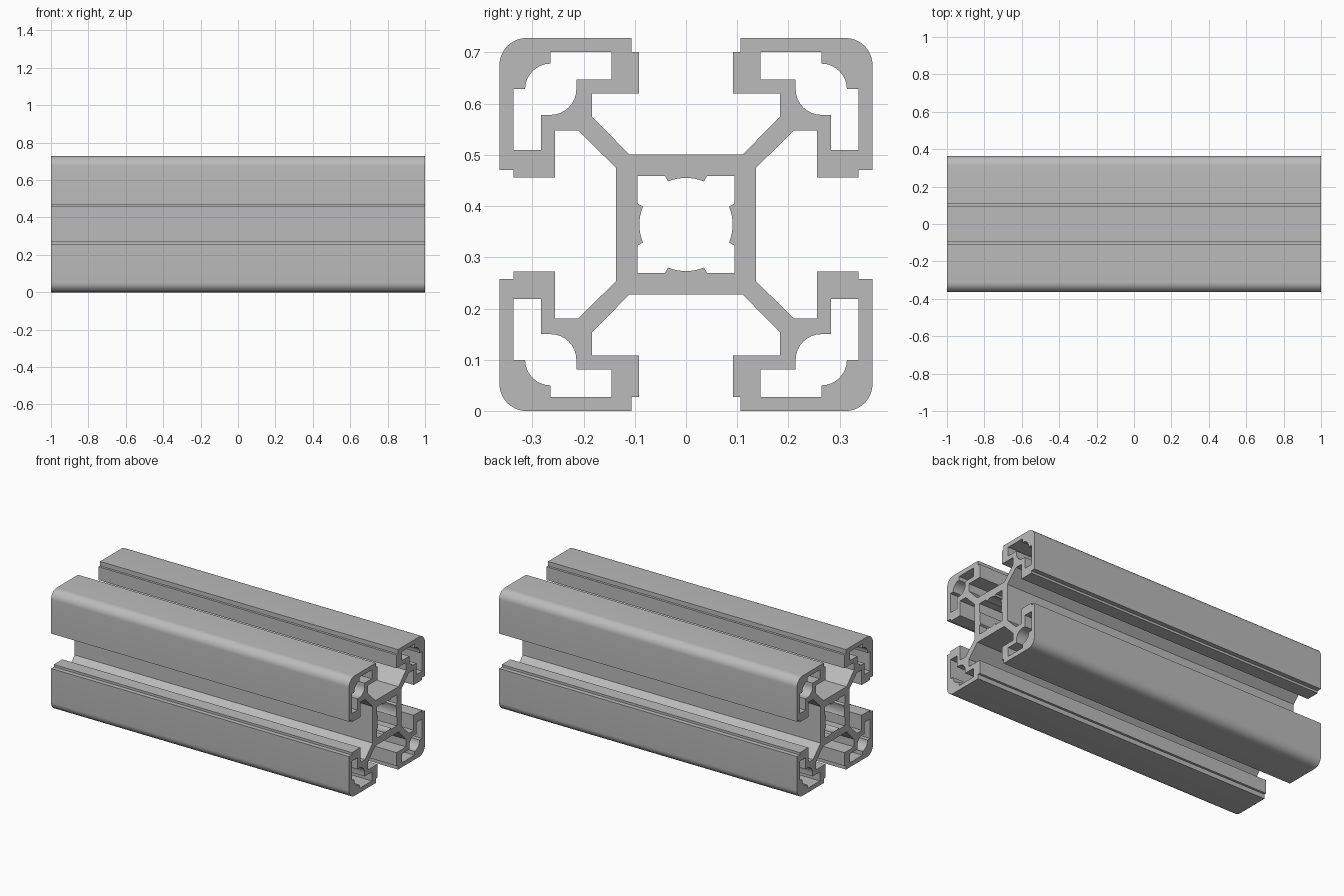
import bpy, bmesh
from math import sin, cos, radians
from mathutils import Vector

cube = bpy.data.objects.get("Cube")
if cube:
    bpy.data.objects.remove(cube, do_unlink=True)

HALF = 0.364      # half the width of the square section
LENGTH = 2.0


def arc(centre, radius, start, end, steps):
    """Arc points around (centre, centre), angles in degrees."""
    angles = [radians(start + (end - start) * i / steps) for i in range(steps + 1)]
    return [(centre + radius * cos(a), centre + radius * sin(a)) for a in angles]


def swapped(points):
    """Mirror over the diagonal, keeping the walking direction."""
    return [(b, a) for a, b in reversed(points)]


def turned(points, quarter):
    """Rotate clockwise by quarter turns."""
    for _ in range(quarter):
        points = [(b, -a) for a, b in points]
    return points


# Outer outline, one quadrant: web, T-slot lip and rounded corner
lip = [(0.111, 0.137), (0.183, 0.21), (0.183, 0.256), (0.092, 0.256),
       (0.092, 0.337), (0.106, 0.337), (0.106, HALF)]
outer_quarter = lip + arc(HALF - 0.053, 0.053, 90, 0, 10) + swapped(lip)

# Hollow chamber in each corner
chamber = [(0.214, 0.283), (0.145, 0.283), (0.145, 0.337), (0.264, 0.337)]
corner_hole = (chamber + arc(0.264, 0.05, 90, 0, 8) + swapped(chamber)
               + arc(0.264, 0.05, 270, 180, 8))

# Square centre bore with a shallow curved rib on each side
core_quarter = ([(-0.041, 0.0945)] + arc(0, 0.091, 112.6, 67.4, 8)
                + [(0.041, 0.0945), (0.0945, 0.0945)])

loops = [sum((turned(outer_quarter, q) for q in range(4)), []),
         sum((turned(core_quarter, q) for q in range(4)), [])]
loops += [turned(corner_hole, q) for q in range(4)]

# Fill the section and extrude it along x
bm = bmesh.new()
edges = []
for loop in loops:
    verts = [bm.verts.new((-LENGTH / 2, y, z + HALF)) for y, z in loop]
    edges += [bm.edges.new((v, verts[i - 1])) for i, v in enumerate(verts)]
bmesh.ops.triangle_fill(bm, use_beauty=True, use_dissolve=False, edges=edges)
result = bmesh.ops.extrude_face_region(bm, geom=bm.faces[:], use_keep_orig=True)
far_end = [g for g in result["geom"] if isinstance(g, bmesh.types.BMVert)]
bmesh.ops.translate(bm, verts=far_end, vec=Vector((LENGTH, 0, 0)))
bmesh.ops.recalc_face_normals(bm, faces=bm.faces[:])

mesh = bpy.data.meshes.new("slotted_rail")
bm.to_mesh(mesh)
bm.free()
rail = bpy.data.objects.new("slotted_rail", mesh)
bpy.context.collection.objects.link(rail)

# Plain grey metal
grey = bpy.data.materials.new("aluminium_grey")
grey.use_nodes = True
colour = (0.5, 0.5, 0.5, 1)
grey.diffuse_color = colour
grey.node_tree.nodes["Principled BSDF"].inputs["Base Color"].default_value = colour
mesh.materials.append(grey)

# Smooth rounded edges, crisp corners
bpy.ops.object.select_all(action="DESELECT")
rail.select_set(True)
bpy.context.view_layer.objects.active = rail
bpy.ops.object.shade_smooth_by_angle(angle=radians(20))
